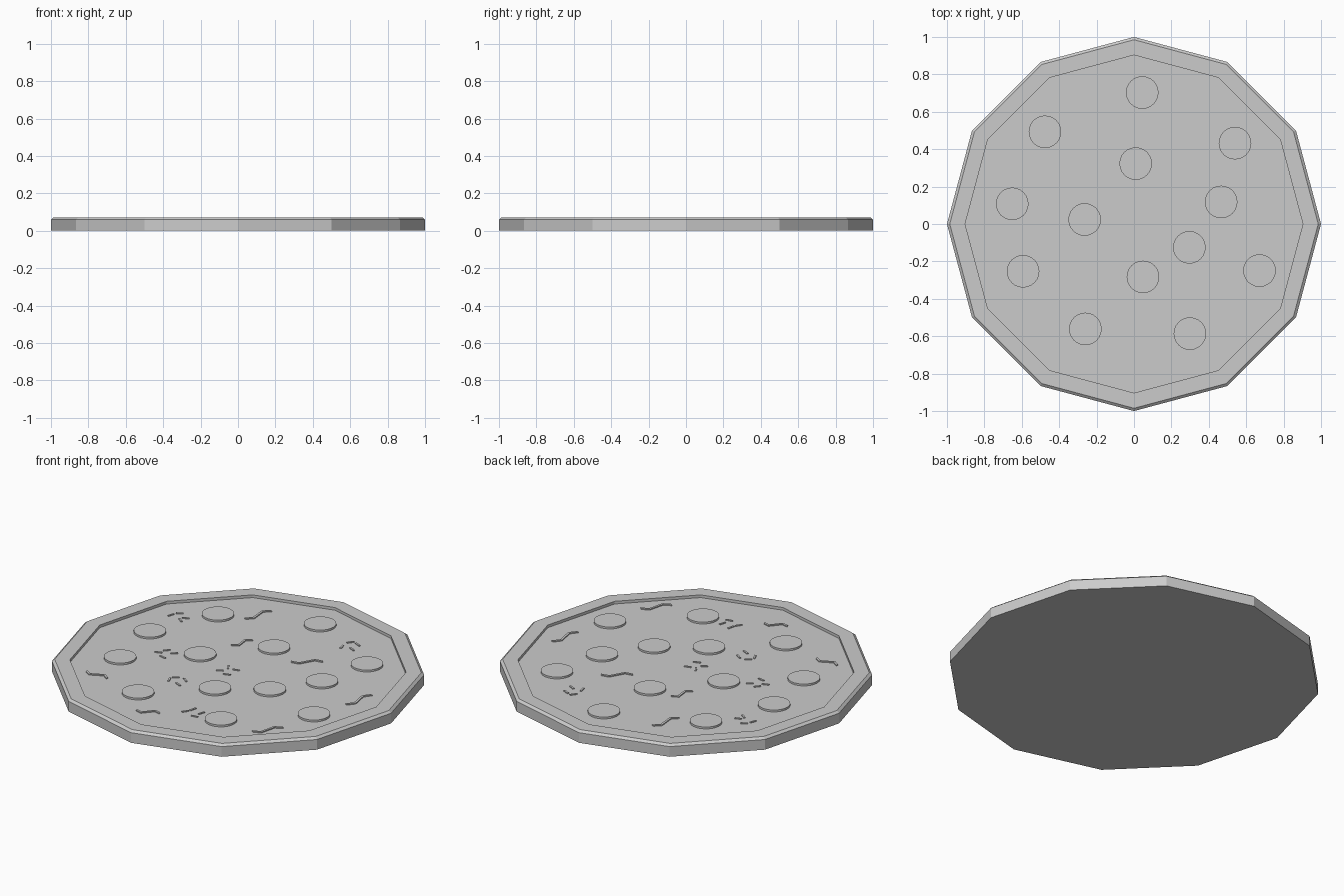
import bpy, bmesh, random
from math import cos, sin, pi, radians

if "Cube" in bpy.data.objects:
    bpy.data.objects.remove(bpy.data.objects["Cube"])

random.seed(4)
SIDES = 12
FLOOR = 0.056


def make_object(name, bm):
    bmesh.ops.recalc_face_normals(bm, faces=bm.faces[:])
    mesh = bpy.data.meshes.new(name)
    bm.to_mesh(mesh)
    bm.free()
    ob = bpy.data.objects.new(name, mesh)
    bpy.context.collection.objects.link(ob)
    return ob


def lathe(bm, profile, sides, cx=0, cy=0):
    """Stack of rings (radius, z), capped at both ends."""
    rings = []
    for r, z in profile:
        rings.append([bm.verts.new((cx + r * cos(2 * pi * i / sides),
                                    cy + r * sin(2 * pi * i / sides), z))
                      for i in range(sides)])
    for a, b in zip(rings, rings[1:]):
        for i in range(sides):
            j = (i + 1) % sides
            bm.faces.new((a[i], a[j], b[j], b[i]))
    bm.faces.new(rings[0][::-1])
    bm.faces.new(rings[-1])


def ribbon(bm, cx, cy, angle, path, width, top):
    """Thin solid strip following a short path."""
    c, s = cos(angle), sin(angle)
    rows = []
    for u, v in path:
        row = []
        for dv, z in ((-1, FLOOR - 0.004), (1, FLOOR - 0.004), (1, top), (-1, top)):
            w = v + dv * width / 2
            row.append(bm.verts.new((cx + u * c - w * s, cy + u * s + w * c, z)))
        rows.append(row)
    for a, b in zip(rows, rows[1:]):
        for i in range(4):
            j = (i + 1) % 4
            bm.faces.new((a[i], a[j], b[j], b[i]))
    bm.faces.new(rows[0][::-1])
    bm.faces.new(rows[-1])


# Crust: bevelled twelve-sided disc with a raised rim and recessed floor
bm = bmesh.new()
lathe(bm, [(1, 0), (1, 0.06), (0.985, 0.072), (0.903, 0.072), (0.903, FLOOR)], SIDES)
make_object("pizza_crust", bm)

# Pepperoni slices
slices = [(-.476, .493), (-.651, .108), (.044, .703), (-.593, -.253), (-.264, .024),
          (.009, .323), (.540, .432), (.466, .118), (-.260, -.561), (.048, -.283),
          (.296, -.125), (.299, -.586), (.671, -.249)]
bm = bmesh.new()
for x, y in slices:
    lathe(bm, [(0.087, FLOOR - 0.004), (0.087, 0.067)], 24, x, y)
make_object("pepperoni", bm)

# Wavy vegetable strips: x, y, direction in degrees, length
strips = [(-.300, .616, 70, .17), (-.168, .277, 65, .13), (.255, .279, 35, .17),
          (-.571, -.500, -4, .14), (-.078, -.727, 18, .13), (.577, -.546, 51, .17),
          (.759, .044, 76, .18)]
bm = bmesh.new()
for x, y, deg, length in strips:
    path = [(length * (t / 4 - 0.5), 0.02 * (0, -1, 0, 1, 0)[t]) for t in range(5)]
    ribbon(bm, x, y, radians(deg), path, 0.014, FLOOR + 0.006)
make_object("vegetable_strips", bm)

# Small scattered herb flakes
clusters = [(-.637, .350), (-.421, -.070), (-.176, -.316), (-.025, -.057),
            (.327, .577), (.126, -.600)]
bm = bmesh.new()
for x, y in clusters:
    for k in range(4):
        a = k * pi / 2 + random.uniform(0, 1)
        ribbon(bm, x + 0.045 * cos(a), y + 0.045 * sin(a), random.uniform(0, pi),
               [(-0.02, 0), (0.02, 0)], 0.01, FLOOR + 0.005)
make_object("herb_flakes", bm)
